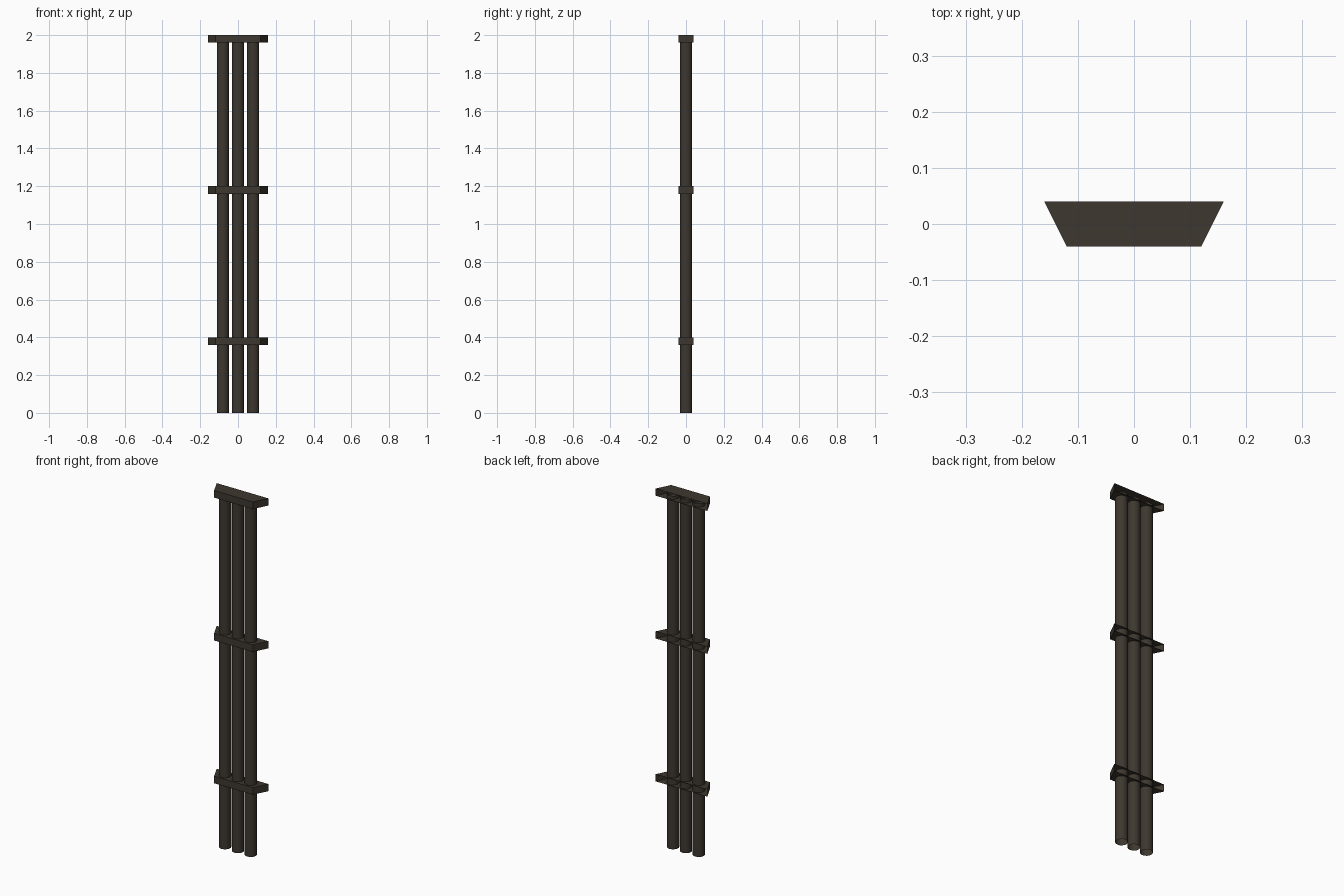
import bpy, bmesh

if "Cube" in bpy.data.objects:
    bpy.data.objects.remove(bpy.data.objects["Cube"])

def material(name, rgb):
    m = bpy.data.materials.new(name)
    m.diffuse_color = (*rgb, 1)
    m.use_nodes = True
    m.node_tree.nodes["Principled BSDF"].inputs["Base Color"].default_value = m.diffuse_color
    return m

dark_metal = material("dark brown metal", (0.047, 0.038, 0.028))

def make_object(name, bm):
    bmesh.ops.recalc_face_normals(bm, faces=bm.faces)
    mesh = bpy.data.meshes.new(name)
    bm.to_mesh(mesh)
    bm.free()
    mesh.materials.append(dark_metal)
    ob = bpy.data.objects.new(name, mesh)
    bpy.context.collection.objects.link(ob)
    return ob

def pipe(name, x, radius=0.032, height=1.98):
    # open-ended tube running up into the top bracket
    bm = bmesh.new()
    bmesh.ops.create_cone(bm, cap_ends=False, segments=16,
                          radius1=radius, radius2=radius, depth=height)
    bmesh.ops.translate(bm, verts=bm.verts, vec=(x, 0, height / 2))
    for f in bm.faces:
        f.smooth = True
    return make_object(name, bm)

def bracket(name, z_top, thick=0.04):
    # trapezoid clamp, wide at the wall side, with the wall side left open
    bm = bmesh.new()
    outline = [(-0.16, 0.04), (-0.12, -0.04), (0.12, -0.04), (0.16, 0.04)]
    low = [bm.verts.new((x, y, z_top - thick)) for x, y in outline]
    high = [bm.verts.new((x, y, z_top)) for x, y in outline]
    bm.faces.new(low)
    bm.faces.new(high)
    for i in range(3):
        bm.faces.new((low[i], low[i + 1], high[i + 1], high[i]))
    return make_object(name, bm)

# three parallel pipes
for side, x in (("left", -0.08), ("middle", 0.0), ("right", 0.08)):
    pipe(f"{side}_pipe", x)

# three wall brackets
for level, z in (("lower", 0.4), ("middle", 1.2), ("top", 2.0)):
    bracket(f"{level}_bracket", z)
